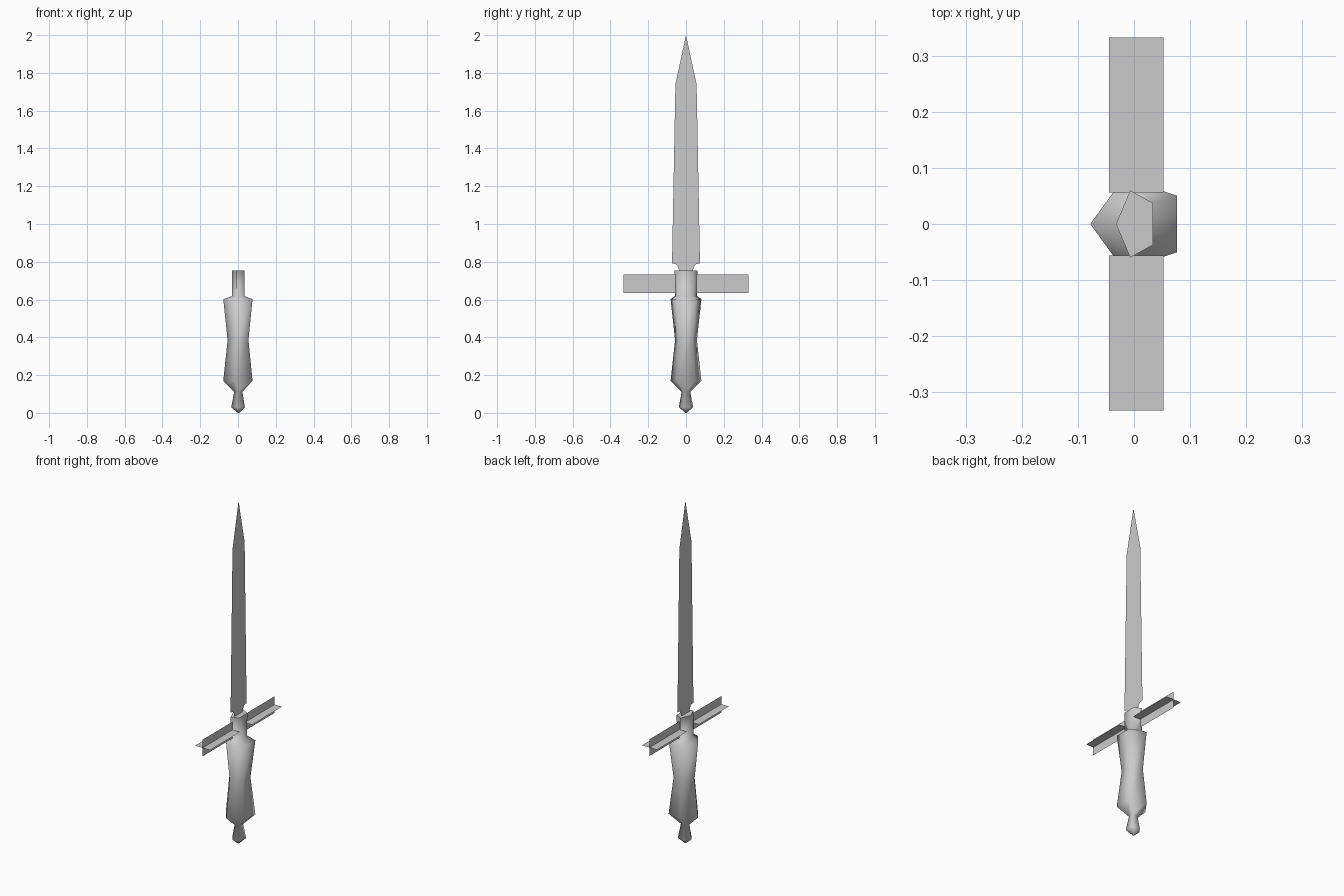
import bpy, math

if "Cube" in bpy.data.objects:
    bpy.data.objects.remove(bpy.data.objects["Cube"])

CX = 0.0037  # plane of the blade and guard


def mesh_object(name, verts, faces):
    me = bpy.data.meshes.new(name)
    me.from_pydata(verts, [], faces)
    me.update()
    ob = bpy.data.objects.new(name, me)
    bpy.context.collection.objects.link(ob)
    return ob


def pentagon_loft(name, rings):
    """Capped five-sided loft; each ring is (z, centre x, radius x, radius y)."""
    verts, faces = [], []
    for z, cx, rx, ry in rings:
        for k in range(5):
            a = math.radians(36 + 72 * k)
            verts.append((cx + rx * math.cos(a), ry * math.sin(a), z))
    for i in range(len(rings) - 1):
        for k in range(5):
            n = (k + 1) % 5
            faces.append((i * 5 + k, i * 5 + n, i * 5 + 5 + n, i * 5 + 5 + k))
    faces.append(tuple(range(4, -1, -1)))
    last = 5 * (len(rings) - 1)
    faces.append(tuple(range(last, last + 5)))
    ob = mesh_object(name, verts, faces)
    bpy.ops.object.select_all(action='DESELECT')
    ob.select_set(True)
    bpy.context.view_layer.objects.active = ob
    bpy.ops.object.shade_smooth_by_angle(angle=math.radians(75))
    return ob


# Handle: pommel, waisted grip and neck
pentagon_loft("handle", [
    (0.0, 0.004, 0.004, 0.004),
    (0.03, 0.004, 0.040, 0.040),
    (0.112, 0.004, 0.024, 0.024),
    (0.17, 0.0077, 0.0857, 0.0857),
    (0.385, 0.006, 0.061, 0.061),
    (0.602, 0.0077, 0.0857, 0.0857),
    (0.618, 0.0045, 0.0365, 0.062),
    (0.755, 0.0045, 0.0365, 0.063),
])

# Blade: flat sheet from a mirrored half profile (y, z)
half = [(0.035, 0.755), (0.045, 0.778), (0.054, 0.789), (0.074, 0.791),
        (0.056, 1.74)]
outline = half + [(0, 2.0)] + [(-y, z) for y, z in reversed(half)]
mesh_object("blade", [(CX, y, z) for y, z in outline],
            [tuple(range(len(outline)))])

# Crossguard: crossed flat strips on both sides
for side, label in ((1, "right"), (-1, "left")):
    y0, y1 = side * 0.056, side * 0.332
    order = (0, 1, 2, 3) if side > 0 else (3, 2, 1, 0)
    mesh_object("guard_upright_" + label,
                [(CX, y0, 0.635), (CX, y1, 0.635),
                 (CX, y1, 0.732), (CX, y0, 0.732)], [order])
    mesh_object("guard_flat_" + label,
                [(CX + 0.0485, y0, 0.684), (CX + 0.0485, y1, 0.684),
                 (CX - 0.0485, y1, 0.684), (CX - 0.0485, y0, 0.684)], [order])
